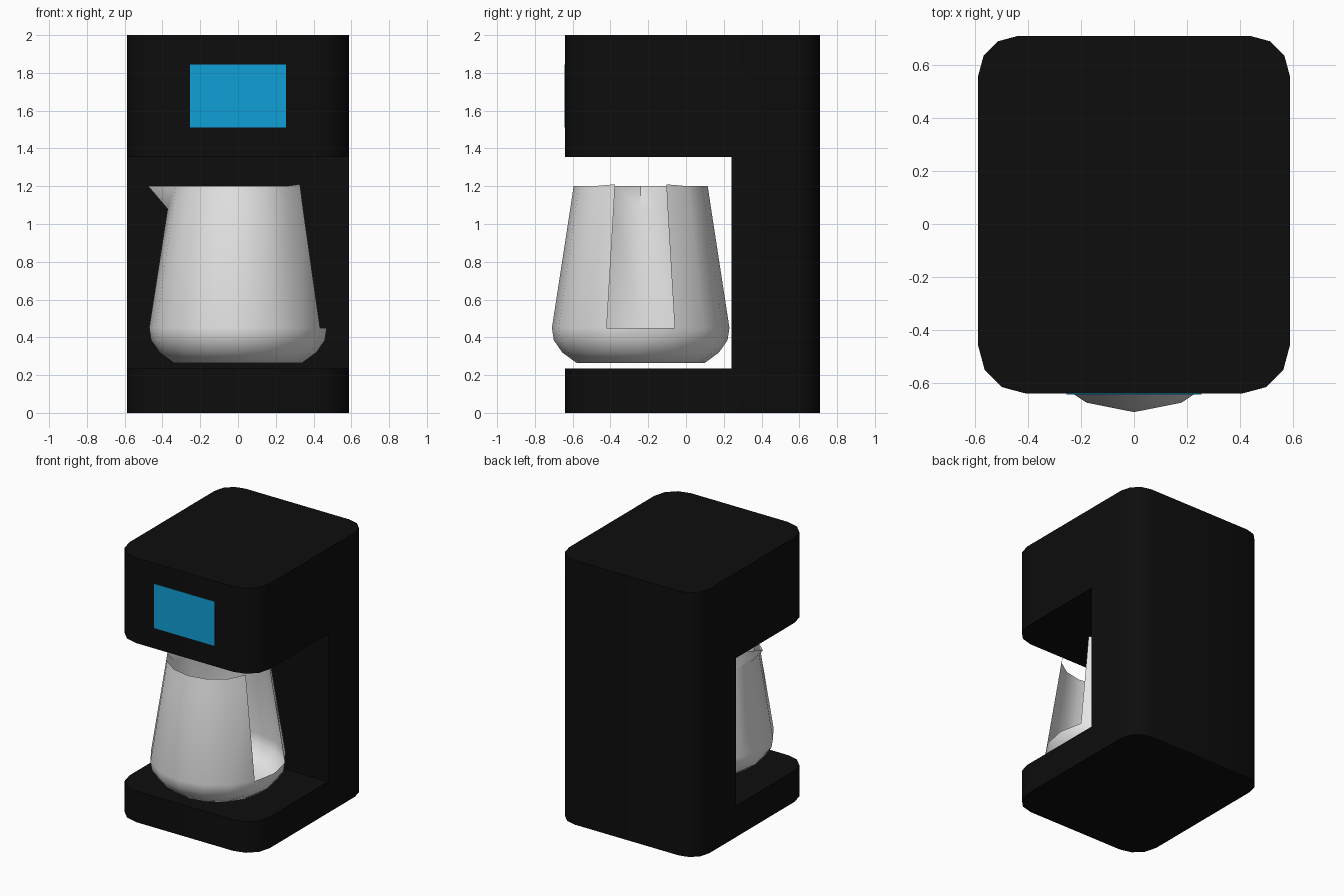
import bpy, bmesh
from math import cos, sin, pi, radians

cube = bpy.data.objects.get("Cube")
if cube:
    bpy.data.objects.remove(cube, do_unlink=True)


def material(name, rgb):
    mat = bpy.data.materials.new(name)
    mat.use_nodes = True
    mat.diffuse_color = (*rgb, 1)
    mat.node_tree.nodes["Principled BSDF"].inputs["Base Color"].default_value = (*rgb, 1)
    return mat


def finish(bm, name, mat, angle=None):
    mesh = bpy.data.meshes.new(name)
    bm.to_mesh(mesh)
    bm.free()
    mesh.materials.append(mat)
    obj = bpy.data.objects.new(name, mesh)
    bpy.context.collection.objects.link(obj)
    if angle:
        bpy.ops.object.select_all(action="DESELECT")
        obj.select_set(True)
        bpy.context.view_layer.objects.active = obj
        bpy.ops.object.shade_smooth_by_angle(angle=radians(angle))
    return obj


black = material("black plastic", (0.004, 0.004, 0.004))
blue = material("display blue", (0.005, 0.35, 0.68))
pale = material("pale grey", (0.8, 0.8, 0.8))

# Machine body: C-shaped side profile extruded across, vertical corners rounded
HALF, FRONT, BACK, WALL = 0.588, -0.64, 0.71, 0.24
profile = [(FRONT, 0), (BACK, 0), (BACK, 2), (FRONT, 2),
           (FRONT, 1.355), (WALL, 1.355), (WALL, 0.235), (FRONT, 0.235)]
bm = bmesh.new()
side = bm.faces.new([bm.verts.new((-HALF, y, z)) for y, z in profile])
grown = bmesh.ops.extrude_face_region(bm, geom=[side], use_keep_orig=True)
moved = [v for v in grown["geom"] if isinstance(v, bmesh.types.BMVert)]
bmesh.ops.translate(bm, verts=moved, vec=(2 * HALF, 0, 0))
bmesh.ops.recalc_face_normals(bm, faces=bm.faces)


def round_corners(y, radius):
    edges = [e for e in bm.edges
             if all(abs(v.co.y - y) < 1e-4 and abs(abs(v.co.x) - HALF) < 1e-4 for v in e.verts)
             and abs(e.verts[0].co.z - e.verts[1].co.z) > 0.1]
    bmesh.ops.bevel(bm, geom=edges, offset=radius, segments=3, profile=0.5,
                    affect="EDGES", clamp_overlap=False)


round_corners(BACK, 0.15)
round_corners(FRONT, 0.18)
finish(bm, "machine_body", black, 40)

# Display: thin plate on the upper front
bm = bmesh.new()
bmesh.ops.create_cube(bm, size=1)
bmesh.ops.scale(bm, verts=bm.verts, vec=(0.508, 0.006, 0.335))
bmesh.ops.translate(bm, verts=bm.verts, vec=(0, FRONT, 1.678))
finish(bm, "display", blue)

# Jug: open lathe shape with a tall slot on one side and a pinched spout opposite
SIDES, JUG_Y = 16, -0.24
rings = [(0.34, 0.265), (0.415, 0.32), (0.46, 0.385), (0.47, 0.45),
         (0.373, 1.08), (0.355, 1.2)]
bm = bmesh.new()
loops = []
for r, z in rings:
    loops.append([bm.verts.new((r * cos(2 * pi * i / SIDES),
                                JUG_Y + r * sin(2 * pi * i / SIDES), z))
                  for i in range(SIDES)])
bm.faces.new(loops[0][::-1])
for k in range(len(rings) - 1):
    for i in range(SIDES):
        j = (i + 1) % SIDES
        in_slot = i in (0, SIDES - 1) and rings[k][1] >= 0.45
        if not in_slot:
            bm.faces.new((loops[k][i], loops[k][j], loops[k + 1][j], loops[k + 1][i]))
loops[-1][SIDES // 2].co.x = -0.475
for i in (1, SIDES - 1):
    loops[-1][i].co.z += 0.01
loose = [v for v in bm.verts if not v.link_faces]
bmesh.ops.delete(bm, geom=loose, context="VERTS")
finish(bm, "jug", pale, 40)
